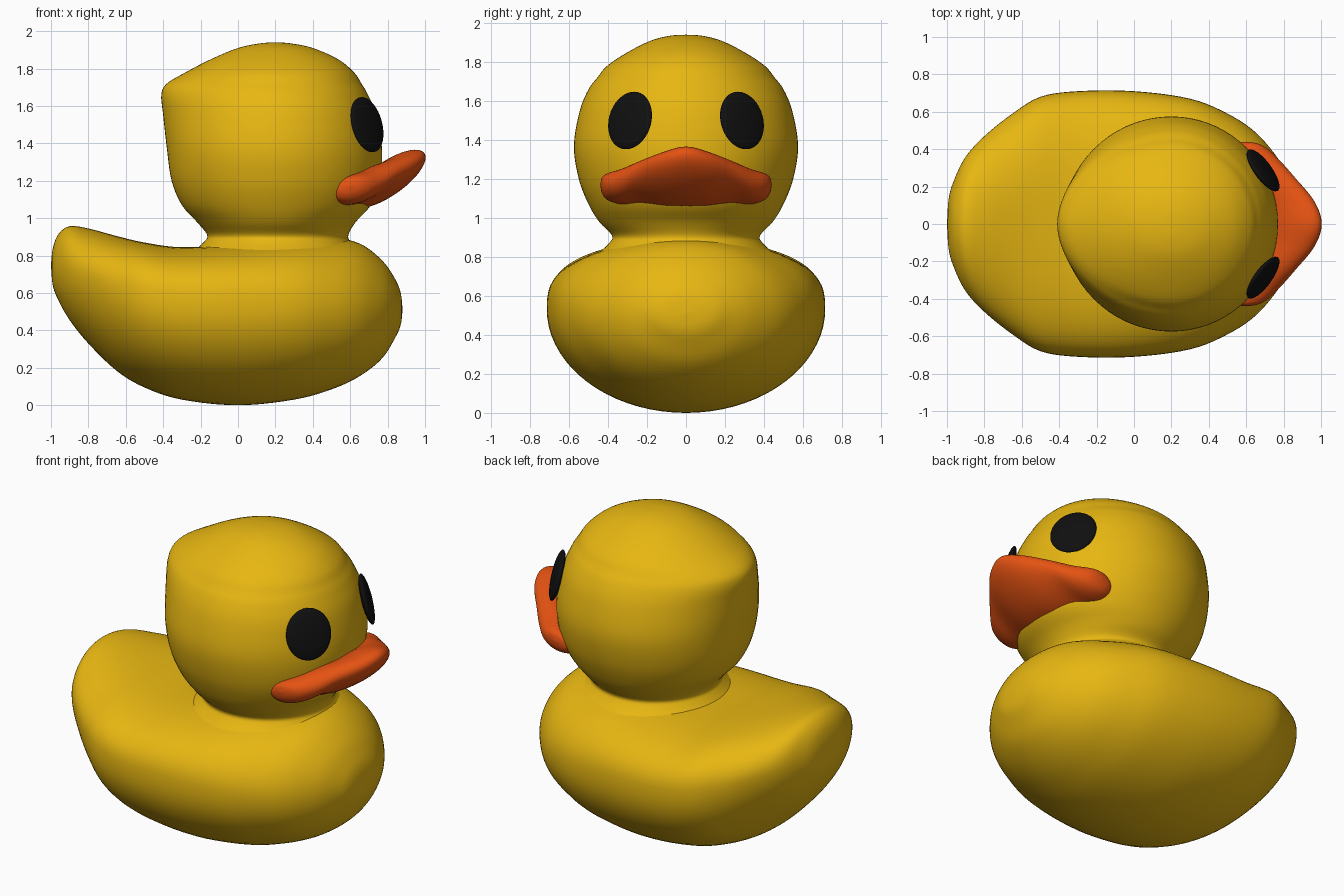
import bpy, bmesh, math
from mathutils import Vector, Matrix

if "Cube" in bpy.data.objects:
    bpy.data.objects.remove(bpy.data.objects["Cube"])


def material(name, color):
    m = bpy.data.materials.new(name)
    m.diffuse_color = (*color, 1)
    m.use_nodes = True
    m.node_tree.nodes["Principled BSDF"].inputs["Base Color"].default_value = m.diffuse_color
    return m


YELLOW = material("yellow", (0.80, 0.47, 0.006))
ORANGE = material("orange", (0.78, 0.085, 0.006))
BLACK = material("black", (0.005, 0.005, 0.005))


def spow(v, p):
    return math.copysign(abs(v) ** p, v)


def smooth_stations(st, steps):
    """Catmull-Rom curve through the station rows."""
    out = []
    for i in range(len(st) - 1):
        p0, p1, p2, p3 = (st[min(max(i + k, 0), len(st) - 1)] for k in (-1, 0, 1, 2))
        for s in range(steps):
            t = s / steps
            out.append([0.5 * (2 * b + (c - a) * t + (2 * a - 5 * b + 4 * c - d) * t * t
                               + (3 * b - a - 3 * c + d) * t ** 3)
                        for a, b, c, d in zip(p0, p1, p2, p3)])
    return out + [list(st[-1])]


def finish(bm, name, mat):
    bmesh.ops.remove_doubles(bm, verts=bm.verts, dist=1e-5)
    bmesh.ops.recalc_face_normals(bm, faces=bm.faces)
    for f in bm.faces:
        f.smooth = True
    me = bpy.data.meshes.new(name)
    bm.to_mesh(me)
    bm.free()
    me.materials.append(mat)
    ob = bpy.data.objects.new(name, me)
    bpy.context.collection.objects.link(ob)
    return ob


def loft(name, stations, section, mat, steps=5, n=72):
    """Skin a closed section function along the smoothed stations."""
    bm = bmesh.new()
    rings = [[bm.verts.new(section(row, 2 * math.pi * k / n)) for k in range(n)]
             for row in smooth_stations(stations, steps)]
    for r0, r1 in zip(rings, rings[1:]):
        for k in range(n):
            j = (k + 1) % n
            bm.faces.new((r0[k], r0[j], r1[j], r1[k]))
    bm.faces.new(rings[0])
    bm.faces.new(rings[-1])
    return finish(bm, name, mat)


# Body with upturned tail: x, bottom, top, half width, widest height, top squareness
body = [
    (-1.0, .75, .75, 0, .75, 2), (-.99, .64, .84, .14, .74, 2),
    (-.96, .56, .915, .24, .74, 2), (-.90, .455, .957, .36, .73, 2),
    (-.80, .33, .945, .47, .70, 2), (-.65, .185, .905, .59, .63, 2.3),
    (-.50, .095, .87, .68, .58, 2.7), (-.30, .03, .845, .71, .54, 2.8),
    (0, 0, .86, .71, .53, 2.7), (.30, .03, .89, .67, .53, 2.4),
    (.50, .085, .895, .59, .53, 2.1), (.65, .155, .865, .49, .52, 2),
    (.77, .25, .775, .35, .52, 2), (.84, .36, .675, .22, .52, 2),
    (.87, .43, .60, .13, .515, 2), (.88, .51, .51, 0, .51, 2)]


def body_section(row, a):
    x, zb, zt, w, zc, n = row
    c, s = math.cos(a), math.sin(a)
    if s < 0:
        return (x, w * c, zc + (zc - zb) * s)
    return (x, w * spow(c, 2 / n), zc + (zt - zc) * spow(s, 2 / n))


loft("body", body, body_section, YELLOW)

# Head with neck and swept back crest: z, back reach, front reach, half width, back squareness
head = [
    (.82, .44, .46, .45, 2), (.87, .385, .405, .395, 2), (.91, .365, .39, .38, 2),
    (.98, .42, .43, .445, 2), (1.07, .50, .51, .50, 2), (1.20, .555, .56, .55, 2),
    (1.37, .58, .57, .575, 2), (1.55, .60, .54, .545, 1.9), (1.66, .61, .495, .50, 1.85),
    (1.72, .58, .46, .455, 1.85), (1.78, .48, .42, .405, 1.9), (1.85, .345, .335, .30, 2),
    (1.91, .20, .20, .18, 2), (1.935, .08, .08, .08, 2), (1.94, 0, 0, 0, 2)]


def head_section(row, a):
    z, back, front, w, n = row
    c, s = math.cos(a), math.sin(a)
    if c > 0:
        return (.2 + front * c, w * s, z)
    return (.2 + back * spow(c, 2 / n), w * spow(s, 2 / n), z)


loft("head", head, head_section, YELLOW)

# Bill: y, centre x, centre z, half length, half thickness, tilt (mirrored about y = 0)
half_bill = [
    (0, .80, 1.21, .24, .09, 35), (.12, .765, 1.195, .23, .086, 32),
    (.25, .675, 1.175, .20, .08, 25), (.34, .63, 1.16, .155, .078, 18),
    (.40, .61, 1.16, .11, .066, 15), (.43, .60, 1.167, .065, .04, 15),
    (.44, .60, 1.17, 0, 0, 15)]
bill = [(-r[0], *r[1:]) for r in reversed(half_bill[1:])] + half_bill


def bill_section(row, a):
    y, cx, cz, length, thick, tilt = row
    u, v = length * math.cos(a), thick * math.sin(a)
    t = math.radians(tilt)
    return (cx + u * math.cos(t) - v * math.sin(t), y, cz + u * math.sin(t) + v * math.cos(t))


loft("bill", bill, bill_section, ORANGE, n=48)

# Eyes: flattened ovals lying on the head
for side, name in ((1, "eye_left"), (-1, "eye_right")):
    bm = bmesh.new()
    mat = (Matrix.Translation((.69, side * .287, 1.5))
           @ Matrix.Rotation(side * math.radians(36), 4, 'Z')
           @ Matrix.Rotation(math.radians(-14), 4, 'Y')
           @ Matrix.Diagonal((.03, .135, .152, 1)))
    bmesh.ops.create_uvsphere(bm, u_segments=32, v_segments=20, radius=1, matrix=mat)
    finish(bm, name, BLACK)
